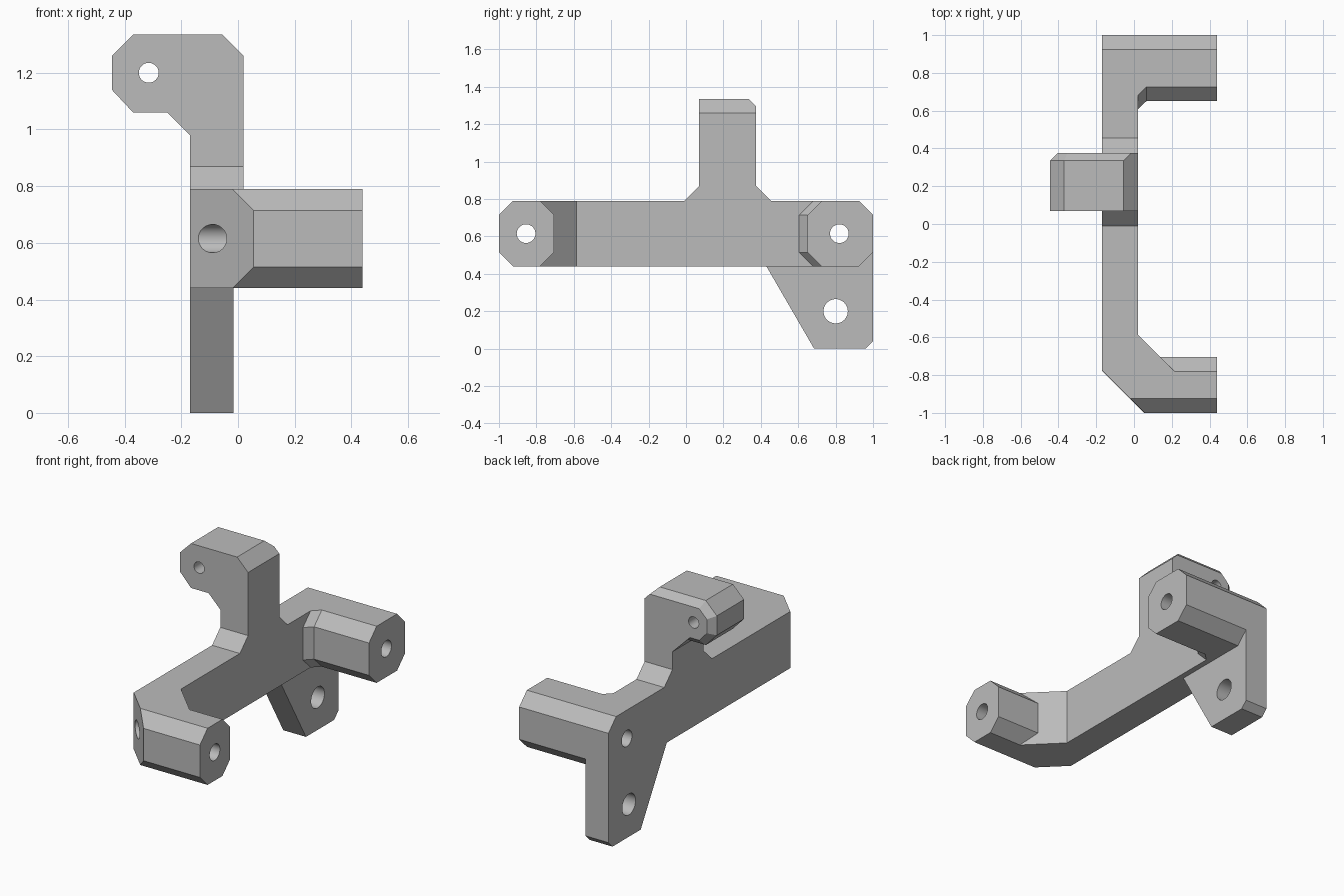
import bpy, bmesh, math
from mathutils import Vector, Matrix

if "Cube" in bpy.data.objects:
    bpy.data.objects.remove(bpy.data.objects["Cube"], do_unlink=True)

grey = bpy.data.materials.new("plain grey")
grey.use_nodes = True
GREY = (0.5, 0.5, 0.5, 1)
grey.diffuse_color = GREY
grey.node_tree.nodes["Principled BSDF"].inputs["Base Color"].default_value = GREY


def make_object(name, bm):
    bmesh.ops.recalc_face_normals(bm, faces=bm.faces)
    mesh = bpy.data.meshes.new(name)
    bm.to_mesh(mesh)
    bm.free()
    mesh.materials.append(grey)
    ob = bpy.data.objects.new(name, mesh)
    bpy.context.collection.objects.link(ob)
    return ob


def loft(rings):
    """Closed solid through rings of matching 3D points."""
    bm = bmesh.new()
    loops = [[bm.verts.new(p) for p in ring] for ring in rings]
    n = len(loops[0])
    for a, b in zip(loops, loops[1:]):
        for i in range(n):
            j = (i + 1) % n
            bm.faces.new((a[i], a[j], b[j], b[i]))
    bm.faces.new(loops[0])
    bm.faces.new(loops[-1])
    return bm


def ring_x(profile, x):
    return [(x, y, z) for y, z in profile]


def ring_y(profile, y):
    return [(x, y, z) for x, z in profile]


def octagon(y0, y1, c=0.075):
    half = [(y0, BOTTOM + c), (y0 + c, BOTTOM), (y1 - c, BOTTOM), (y1, BOTTOM + c)]
    return half + [(y, BOTTOM + TOP - z) for y, z in reversed(half)]


def boolean(target, tool, operation):
    mod = target.modifiers.new("bool", "BOOLEAN")
    mod.operation, mod.solver, mod.object = operation, "EXACT", tool
    bpy.context.view_layer.objects.active = target
    bpy.ops.object.modifier_apply(modifier=mod.name)
    bpy.data.objects.remove(tool, do_unlink=True)


BOTTOM, TOP = 0.44, 0.79
OUT, IN, TIP = -0.17, 0.02, 0.44

# Long plate with the diagonal front corner
plan = [(OUT, 0.85), (OUT, -0.775), (-0.025, -0.92), (0.1, -0.85),
        (0.215, -0.78), (IN, -0.585), (IN, 0.85)]
bracket = make_object("bracket", loft([[(x, y, z) for x, y in plan] for z in (BOTTOM, TOP)]))

# Front arm, trimmed along the diagonal corner
front = octagon(-1, -0.705)
bm = loft([ring_x(front, -0.1), ring_x(front, TIP)])
cut = bmesh.ops.bisect_plane(bm, geom=bm.verts[:] + bm.edges[:] + bm.faces[:],
                             plane_co=(-0.025, -0.92, 0), plane_no=(-1, -1, 0),
                             clear_outer=True)
bmesh.ops.holes_fill(bm, edges=[e for e in bm.edges if e.is_boundary])
front_arm = make_object("front_arm", bm)

# Back arm with a small fillet where it meets the plate
back = octagon(0.65, 1)
flared = [(y - 0.045 if y < 0.75 else y, z) for y, z in back]
back_arm = make_object("back_arm", loft([ring_x(flared, OUT), ring_x(flared, IN),
                                         ring_x(back, 0.065), ring_x(back, TIP)]))

# Hanging leg
leg_side = [(0.43, BOTTOM), (0.685, 0), (0.96, 0), (1, 0.04), (1, 0.6), (0.43, 0.6)]
leg = make_object("leg", loft([ring_x(leg_side, OUT), ring_x(leg_side, -0.015)]))

# Flared foot of the upright
foot_side = [(-0.01, TOP), (0.07, 0.87), (0.375, 0.87), (0.455, TOP),
             (0.455, 0.7), (-0.01, 0.7)]
foot = make_object("upright_foot", loft([ring_x(foot_side, OUT), ring_x(foot_side, IN)]))

# Upright with the hooked lug, chamfered round its back edge
lug = [(IN, 0.75), (IN, 1.26), (-0.055, 1.335), (-0.37, 1.335), (-0.445, 1.26),
       (-0.445, 1.14), (-0.37, 1.06), (-0.25, 1.06), (OUT, 0.98), (OUT, 0.75)]
lug_back = lug[:2] + [(-0.015, 1.295), (-0.353, 1.295), (-0.405, 1.243),
                      (-0.405, 1.157), (-0.353, 1.1), (-0.29, 1.1)] + lug[8:]
upright = make_object("upright", loft([ring_y(lug, 0.07), ring_y(lug, 0.335),
                                       ring_y(lug_back, 0.375)]))

for part in (front_arm, back_arm, leg, foot, upright):
    boolean(bracket, part, "UNION")

# Bolt holes: centre, radius, axis
holes = [((0, -0.855, 0.615), 0.05, "Y"), ((0, 0.82, 0.615), 0.05, "Y"),
         ((0, 0.8, 0.2), 0.065, "Y"), ((-0.315, 0.2, 1.2), 0.035, "X")]
for centre, radius, turn in holes:
    bm = bmesh.new()
    bmesh.ops.create_cone(bm, cap_ends=True, segments=48, radius1=radius,
                          radius2=radius, depth=1.4,
                          matrix=Matrix.Translation(centre) @ Matrix.Rotation(math.pi / 2, 4, turn))
    cutter = make_object("hole_cutter", bm)
    cutter.hide_render = True
    boolean(bracket, cutter, "DIFFERENCE")

# Merge flat faces, keep chamfers crisp and bores smooth
bm = bmesh.new()
bm.from_mesh(bracket.data)
bmesh.ops.remove_doubles(bm, verts=bm.verts, dist=0.0005)
bm.to_mesh(bracket.data)
bm.free()
bpy.ops.object.select_all(action="DESELECT")
bracket.select_set(True)
bpy.context.view_layer.objects.active = bracket
bpy.ops.object.shade_smooth_by_angle(angle=math.radians(20))
